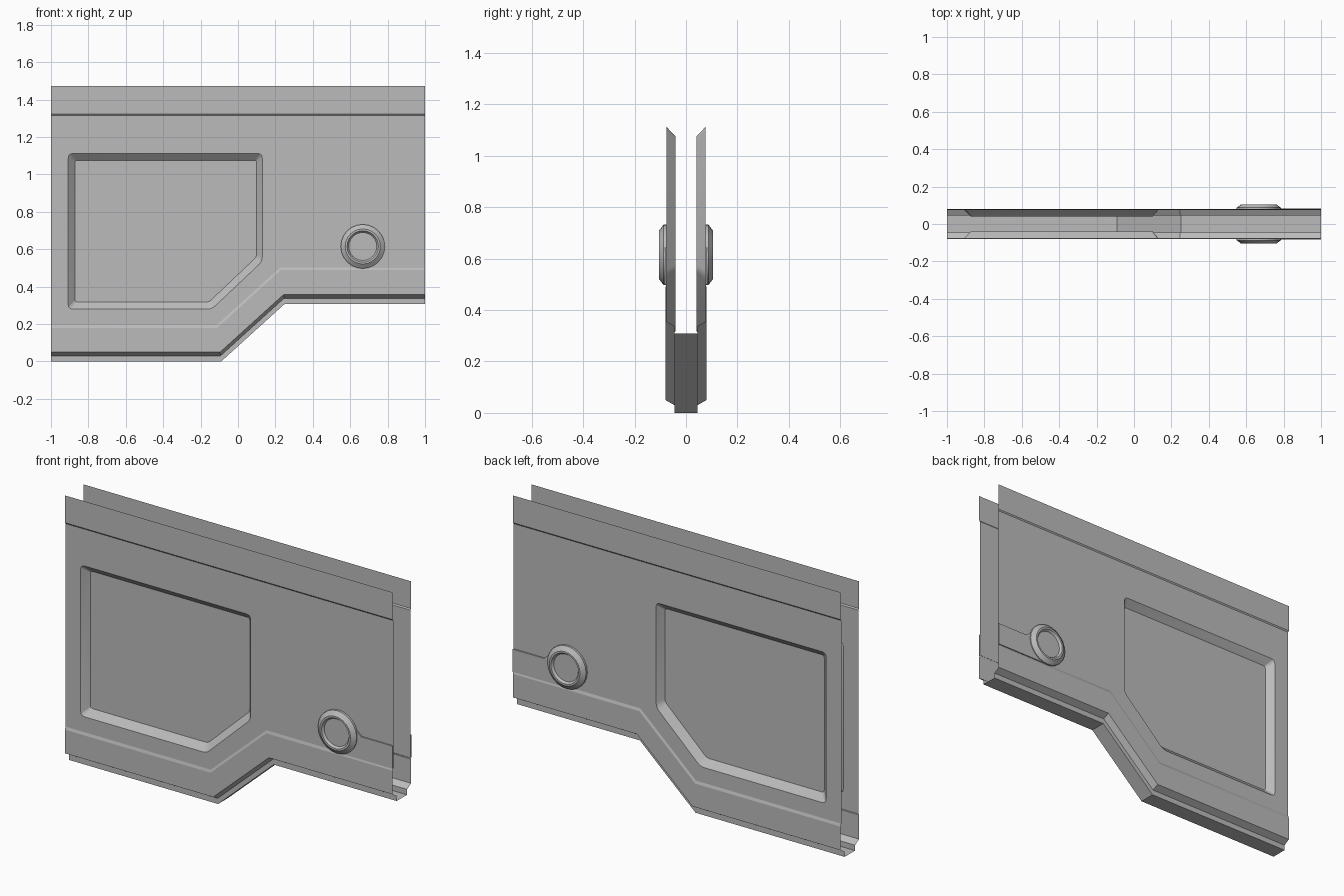
import bpy, bmesh, math
from mathutils import Vector

cube = bpy.data.objects.get("Cube")
if cube:
    bpy.data.objects.remove(cube, do_unlink=True)

grey = bpy.data.materials.new("plain grey")
grey.use_nodes = True
COLOUR = (0.5, 0.5, 0.5, 1)
grey.diffuse_color = COLOUR
grey.node_tree.nodes["Principled BSDF"].inputs["Base Color"].default_value = COLOUR


def finish(bm, name, outward, angle=15):
    """Turn the faces outward and make an object of them."""
    bm.normal_update()
    for f in bm.faces:
        if f.normal.dot(outward) < -1e-5:
            f.normal_flip()
    mesh = bpy.data.meshes.new(name)
    bm.to_mesh(mesh)
    bm.free()
    mesh.materials.append(grey)
    ob = bpy.data.objects.new(name, mesh)
    bpy.context.collection.objects.link(ob)
    bpy.ops.object.select_all(action='DESELECT')
    ob.select_set(True)
    bpy.context.view_layer.objects.active = ob
    bpy.ops.object.shade_smooth_by_angle(angle=math.radians(angle))
    return ob


def ring(bm, points, y):
    return [bm.verts.new((x, y, z)) for x, z in points]


def bridge(bm, a, b, closed=True):
    n = len(a)
    for i in range(n if closed else n - 1):
        j = (i + 1) % n
        bm.faces.new((a[i], a[j], b[j], b[i]))


def rounded(points, r):
    """Round the corners of an outline with short curves."""
    out = []
    for i, p in enumerate(points):
        p = Vector(p)
        a = p + (Vector(points[i - 1]) - p).normalized() * r
        b = p + (Vector(points[(i + 1) % len(points)]) - p).normalized() * r
        for t in (0, 0.33, 0.67, 1):
            out.append(a * (1 - t) ** 2 + p * 2 * t * (1 - t) + b * t * t)
    return out


def stepped(d):
    """Stepped lower line, raised by d."""
    return [(-1, d), (-0.09 - 0.12 * d, d), (0.25 - 0.12 * d, 0.308 + d), (1, 0.308 + d)]


SKIN, BELT, LIP, FLOOR = 0.075, 0.08, 0.045, 0.04
RECESS_RIM = rounded([(-0.908, 1.112), (0.13, 1.112), (0.13, 0.535), (-0.14, 0.28), (-0.908, 0.28)], 0.025)
RECESS_FLOOR = rounded([(-0.872, 1.075), (0.1, 1.075), (0.1, 0.56), (-0.155, 0.318), (-0.872, 0.318)], 0.015)


def side_panel(name, s):
    bm = bmesh.new()
    # Main sheet with an opening for the recess
    low = ring(bm, stepped(0.195), s * SKIN)
    top = ring(bm, [(-1, 1.315), (1, 1.315)], s * SKIN)
    rim = ring(bm, RECESS_RIM, s * SKIN)
    edges = []
    for loop in (low + top[::-1], rim):
        edges += [bm.edges.new((loop[i - 1], loop[i])) for i in range(len(loop))]
    bmesh.ops.triangle_fill(bm, use_beauty=True, use_dissolve=False, edges=edges,
                            normal=(0, s, 0))
    # Recess walls and floor
    floor = ring(bm, RECESS_FLOOR, s * FLOOR)
    bridge(bm, rim, floor)
    bm.faces.new(floor)
    # Raised lower belt, tucked in to the lip
    row = low
    for d, y in ((0.18, BELT), (0.05, BELT), (0.03, LIP), (0, LIP)):
        nxt = ring(bm, stepped(d), s * y)
        bridge(bm, row, nxt, False)
        row = nxt
    # Raised top band
    row = top
    for z, y in ((1.322, BELT), (1.472, BELT)):
        nxt = ring(bm, [(-1, z), (1, z)], s * y)
        bridge(bm, row, nxt, False)
        row = nxt
    return finish(bm, name, Vector((0, s, 0)))


def latch_plate(name, s):
    bm = bmesh.new()
    outline = [(1, 0.625), (0.81, 0.625), (0.77, 0.66), (0.67, 0.66), (0.67, 0.5), (1, 0.5)]
    base, face = ring(bm, outline, s * SKIN), ring(bm, outline, s * 0.082)
    bridge(bm, base, face)
    bm.faces.new(face)
    bmesh.ops.recalc_face_normals(bm, faces=bm.faces)
    return finish(bm, name, Vector((0, s, 0)))


def round_latch(name, s, sides=24):
    bm = bmesh.new()
    row = None
    for r, y in ((0.118, SKIN), (0.118, 0.087), (0.094, 0.105), (0.084, 0.105), (0.075, 0.093)):
        pts = [(0.667 + r * math.cos(a), 0.615 + r * math.sin(a))
               for a in (math.tau * i / sides for i in range(sides))]
        nxt = ring(bm, pts, s * y)
        if row:
            bridge(bm, row, nxt)
        row = nxt
    bm.faces.new(row)
    bmesh.ops.recalc_face_normals(bm, faces=bm.faces)
    return finish(bm, name, Vector((0, s, 0)), 30)


for side, s in (("front", -1), ("back", 1)):
    side_panel(side + "_panel", s)
    latch_plate(side + "_latch_plate", s)
    round_latch(side + "_round_latch", s)

# Underside joining both panels
bm = bmesh.new()
bridge(bm, ring(bm, stepped(0), -LIP), ring(bm, stepped(0), LIP), False)
finish(bm, "underside", Vector((0, 0, -1)))
